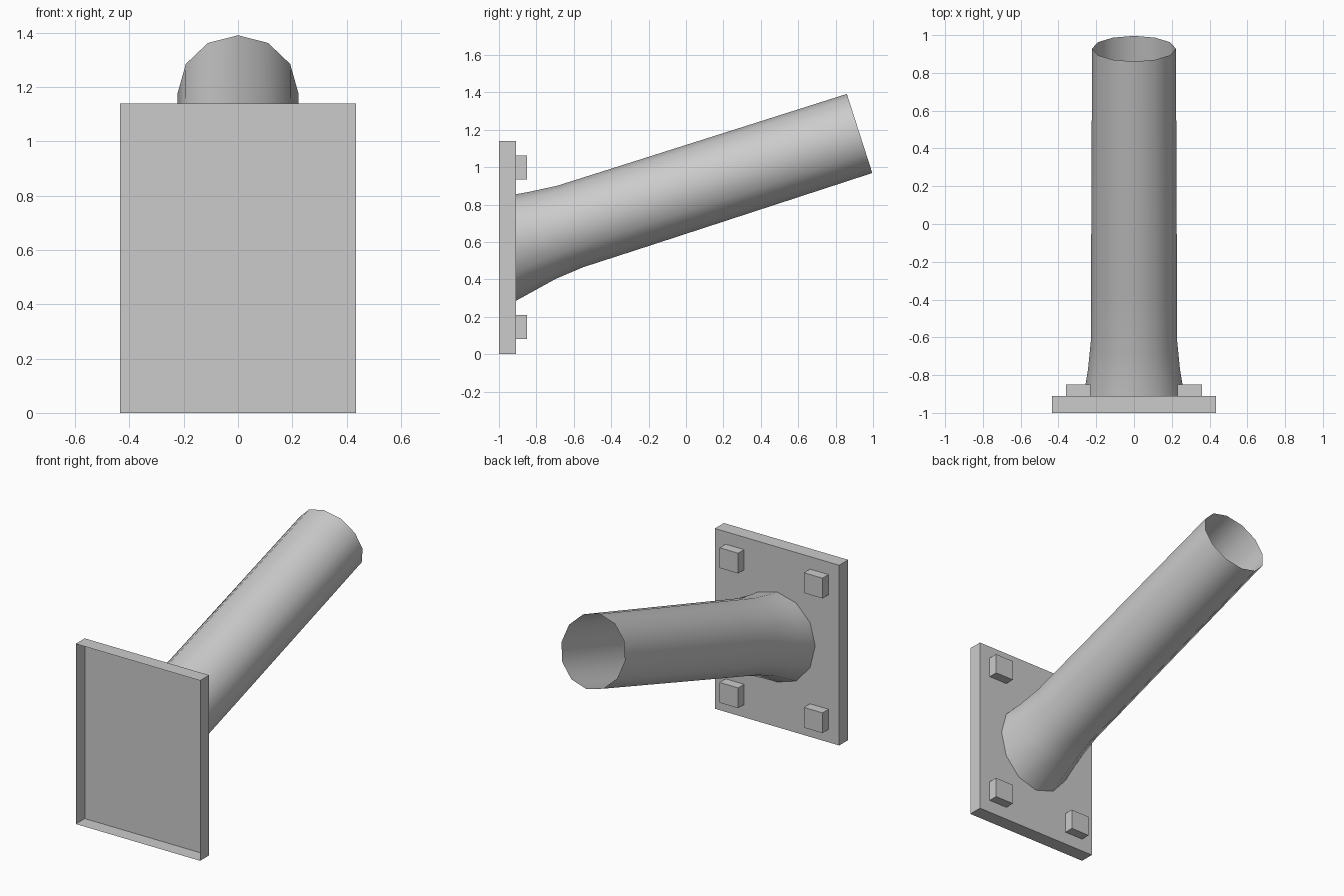
import bpy
import bmesh
import math

if "Cube" in bpy.data.objects:
    bpy.data.objects.remove(bpy.data.objects["Cube"])

# one flat grey for the whole model
grey = bpy.data.materials.new("light grey metal")
grey.diffuse_color = (0.6, 0.6, 0.6, 1)
grey.use_nodes = True
grey.node_tree.nodes["Principled BSDF"].inputs["Base Color"].default_value = grey.diffuse_color


def finish(name, bm):
    mesh = bpy.data.meshes.new(name)
    bm.to_mesh(mesh)
    bm.free()
    mesh.materials.append(grey)
    obj = bpy.data.objects.new(name, mesh)
    bpy.context.collection.objects.link(obj)
    return obj


def box(name, lo, hi, open_front=False):
    bm = bmesh.new()
    bmesh.ops.create_cube(bm, size=1)
    for v in bm.verts:
        v.co = [lo[i] + (v.co[i] + 0.5) * (hi[i] - lo[i]) for i in range(3)]
    if open_front:
        bm.normal_update()
        front = [f for f in bm.faces if f.normal.y < -0.9]
        bmesh.ops.delete(bm, geom=front, context='FACES')
    return finish(name, bm)


# mounting plate: shallow box, open towards the wall
box("mounting_plate", (-0.435, -1.0, 0.0), (0.435, -0.91, 1.14), open_front=True)

# four square bolt heads on the back of the plate
for side, x in (("left", -0.295), ("right", 0.295)):
    for level, z in (("lower", 0.145), ("upper", 0.997)):
        box(f"bolt_{level}_{side}", (x - 0.065, -0.91, z - 0.064),
            (x + 0.065, -0.85, z + 0.064))

# twelve-sided tilted tube, flared where it meets the plate
SIDES = 12
tilt = math.atan2(0.3215, 1.0)
sections = [(-0.77, 0.635, 0.2435), (-0.62, 0.6825, 0.2285),
            (-0.32, 0.7785, 0.2275), (0.928, 1.18, 0.222)]
bm = bmesh.new()
angles = [2 * math.pi * i / SIDES for i in range(SIDES)]
rings = [[bm.verts.new((0.267 * math.sin(a), -0.91,
                        0.57 + 0.285 * math.cos(a) + 0.014 * math.sin(a) ** 2))
          for a in angles]]
for y, z, r in sections:
    rings.append([bm.verts.new((r * math.sin(a),
                                y - r * math.cos(a) * math.sin(tilt),
                                z + r * math.cos(a) * math.cos(tilt)))
                  for a in angles])
for a, b in zip(rings, rings[1:]):
    for i in range(SIDES):
        j = (i + 1) % SIDES
        face = bm.faces.new((a[i], b[i], b[j], a[j]))
        face.smooth = True
# flat cap against the plate, far end stays open
bm.faces.new(rings[0])
bmesh.ops.recalc_face_normals(bm, faces=bm.faces[:])
finish("tilted_tube", bm)
